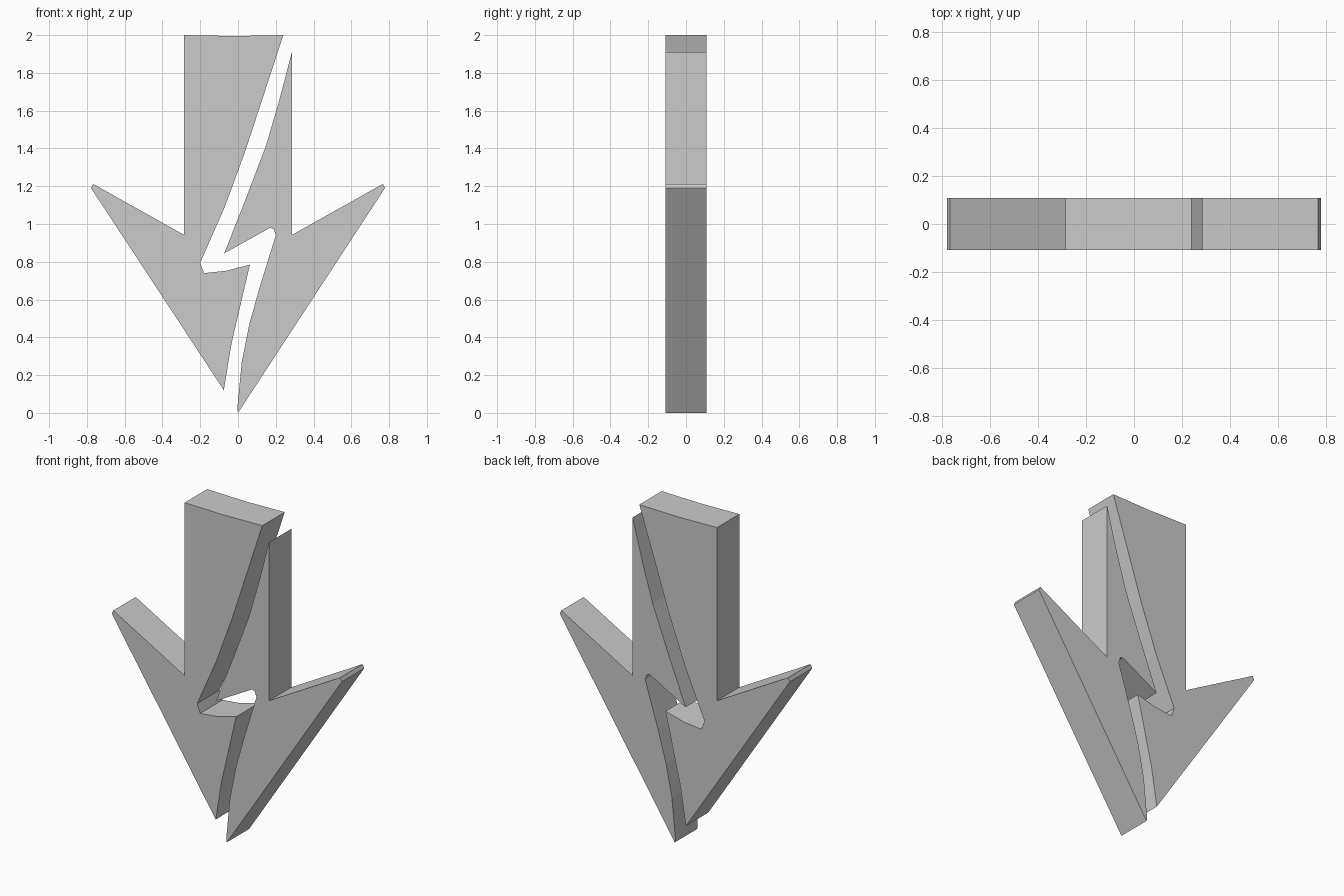
import bpy
import bmesh

cube = bpy.data.objects.get("Cube")
if cube:
    bpy.data.objects.remove(cube, do_unlink=True)

HALF_DEPTH = 0.108

grey = bpy.data.materials.new("light grey")
grey.use_nodes = True
colour = (0.6, 0.6, 0.6, 1)
grey.diffuse_color = colour
grey.node_tree.nodes["Principled BSDF"].inputs["Base Color"].default_value = colour


def slab(name, outline):
    """Extrude an x-z outline through the full depth."""
    bm = bmesh.new()
    face = bm.faces.new([bm.verts.new((x, -HALF_DEPTH, z)) for x, z in outline])
    result = bmesh.ops.extrude_face_region(bm, geom=[face])
    moved = [v for v in result["geom"] if isinstance(v, bmesh.types.BMVert)]
    bmesh.ops.translate(bm, verts=moved, vec=(0, 2 * HALF_DEPTH, 0))
    bmesh.ops.recalc_face_normals(bm, faces=bm.faces)
    mesh = bpy.data.meshes.new(name)
    bm.to_mesh(mesh)
    bm.free()
    mesh.materials.append(grey)
    obj = bpy.data.objects.new(name, mesh)
    bpy.context.collection.objects.link(obj)
    return obj


# Arrow wing, from the barb's outer corner to the shaft; mirrored for each half
wing = [(0.778, 1.19), (0.767, 1.212), (0.285, 0.942)]

# Edges of the lightning-shaped split, from top to bottom
right_split = [(0.24, 2.0), (0.04, 1.39), (-0.07, 1.09), (-0.2, 0.795),
               (-0.18, 0.74), (-0.065, 0.752), (0.063, 0.785),
               (-0.035, 0.365), (-0.075, 0.12)]
left_split = [(0.285, 1.91), (0.22, 1.66), (0.15, 1.42), (0.04, 1.13),
              (-0.073, 0.845), (0.17, 0.98), (0.19, 0.973), (0.2, 0.94),
              (0.115, 0.667), (0.06, 0.47), (0.02, 0.27), (-0.004, 0.02),
              (0, 0)]

# The half with most of the shaft, with its slightly dished top
slab("right_arrow_half",
     right_split + [(-x, z) for x, z in wing] + [(-0.285, 2.0), (-0.02, 1.995)])

# The half that carries the arrow tip
slab("left_arrow_half", left_split + wing)
